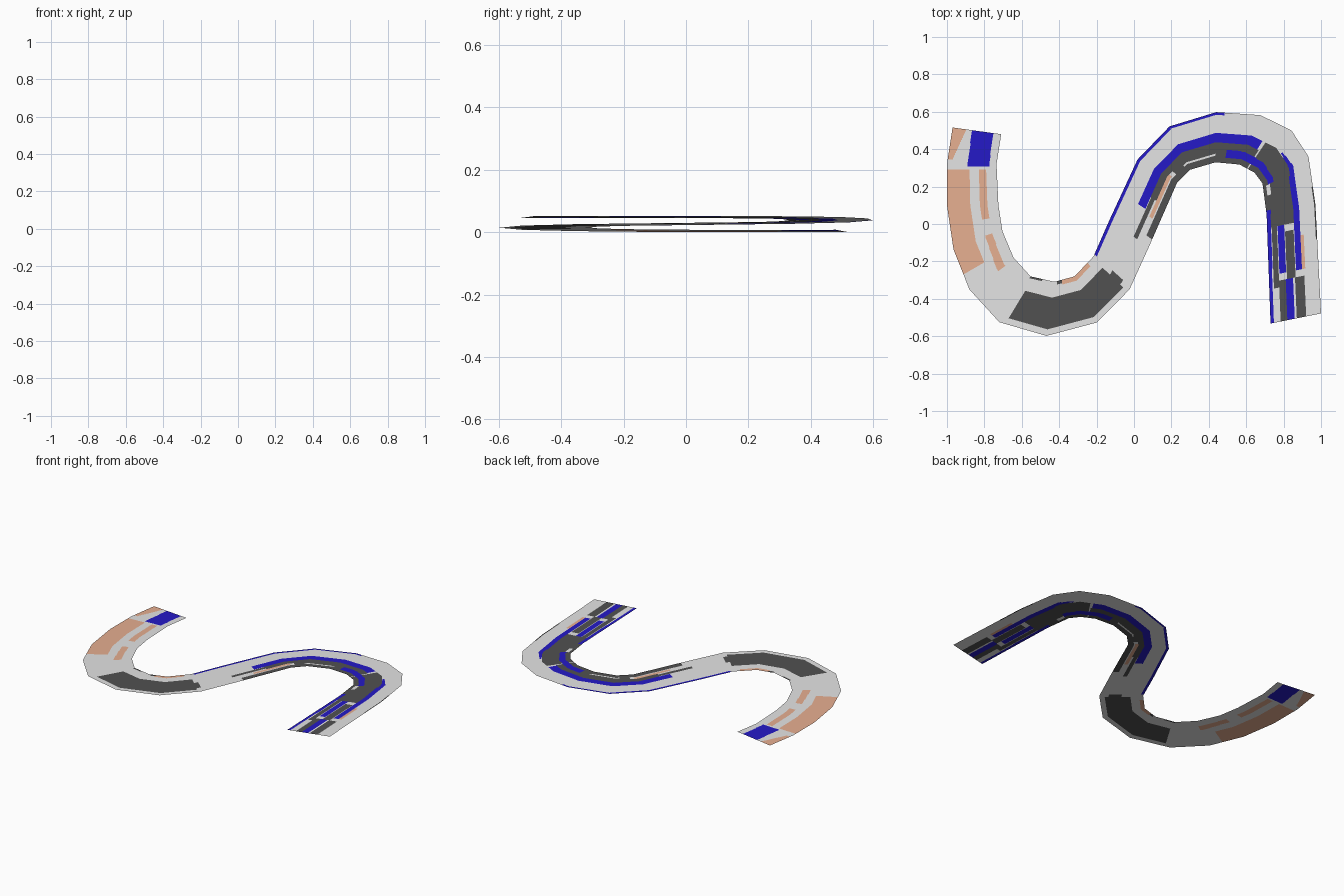
import bpy

if "Cube" in bpy.data.objects:
    bpy.data.objects.remove(bpy.data.objects["Cube"])

# Edge points of the S-shaped road: first edge x, y, second edge x, y per cross-section
SECTIONS = [
    (-.970, .516, -.710, .480), (-1.00, .320, -.735, .320), (-1.00, .100, -.725, .100),
    (-.965, -.136, -.703, -.040), (-.880, -.350, -.644, -.180), (-.720, -.525, -.553, -.280),
    (-.468, -.598, -.425, -.309), (-.200, -.527, -.318, -.280), (-.024, -.350, -.217, -.174),
    (.078, -.126, -.130, .024), (.230, .220, .019, .345), (.300, .290, .190, .522),
    (.436, .330, .440, .598), (.564, .318, .676, .582), (.644, .275, .842, .500),
    (.687, .217, .933, .360), (.709, .050, .970, .104), (.730, -.532, 1.00, -.478),
]
ALONG, ACROSS = 16, 75      # colour cells per segment and across the width

PALETTE = {
    "light_grey": (.78, .78, .78, 1),
    "dark_grey": (.082, .082, .082, 1),
    "blue": (.018, .010, .57, 1),
    "tan": (.82, .44, .29, 1),
}
NAMES = list(PALETTE)


def band(colour, u0, u1, lo0, hi0, lo1=None, hi1=None):
    """Painted band from section u0 to u1; lo/hi are fractions of the width at each end."""
    return (NAMES.index(colour), u0, u1, lo0, hi0,
            lo0 if lo1 is None else lo1, hi0 if hi1 is None else hi1)


# Left end: tan lane, blue block, dashes
left_bands = [
    band("tan", 0, .85, 0, .28, 0, .10),
    band("tan", 1.1, 3.6, 0, .45),
    band("blue", 0, 1.05, .40, .84, .42, .85),
    band("tan", 1.15, 2.45, .64, .79),
    band("tan", 2.95, 4.05, .66, .80, .62, .78),
]
# Lower bend: dark block, inner edge marks, blue edge line
lower_bands = [
    band("dark_grey", 5.1, 7.95, .12, .71),
    band("dark_grey", 7.9, 8.05, .22, .50),
    band("dark_grey", 5.0, 5.5, .96, 1),
    band("dark_grey", 6.1, 6.4, .94, 1),
    band("tan", 6.4, 7.7, .91, 1),
    band("blue", 8.05, 11, .93, 1),
    band("blue", 11, 12.2, .95, 1),
]
# Upper bend: dark lane with blue arcs
upper_bands = [
    band("dark_grey", 9.0, 9.6, .30, .38),
    band("dark_grey", 9.6, 13.5, .25, .40),
    band("dark_grey", 9.1, 10.3, 0, .14),
    band("dark_grey", 10.3, 13.5, 0, .27),
    band("light_grey", 10.8, 12, .14, .17),
    band("tan", 9.35, 10.15, .17, .25),
    band("blue", 9.45, 13.45, .40, .58),
    band("dark_grey", 13.55, 16.1, 0, .58),
    band("blue", 12.35, 15.1, .11, .27, .10, .22),
    band("light_grey", 15.15, 15.45, .07, .14),
]
# Right end: parallel stripes
right_bands = [
    band("blue", 14.3, 15.2, .60, .64, .57, .67),
    band("blue", 15.2, 16.55, .55, .67),
    band("dark_grey", 15.6, 16.3, .97, 1),
    band("blue", 15.9, 17, 0, .09, 0, .06),
    band("dark_grey", 16.0, 16.7, .10, .20),
    band("blue", 16.12, 16.58, .22, .35),
    band("dark_grey", 16.2, 16.6, .36, .53),
    band("tan", 16.27, 16.55, .67, .73),
    band("dark_grey", 16.65, 17, .20, .34),
    band("blue", 16.64, 17, .34, .48),
    band("dark_grey", 16.62, 17, .52, .70),
]
BANDS = left_bands + lower_bands + upper_bands + right_bands


def colour_at(u, v):
    found = 0
    for c, u0, u1, lo0, hi0, lo1, hi1 in BANDS:
        if u0 <= u <= u1:
            t = (u - u0) / (u1 - u0)
            if lo0 + (lo1 - lo0) * t <= v <= hi0 + (hi1 - hi0) * t:
                found = c
    return found


# Road surface: flat strip, gently climbing towards +x
rows = (len(SECTIONS) - 1) * ALONG
verts, faces, colours = [], [], []
for i in range(rows + 1):
    k = min(i // ALONG, len(SECTIONS) - 2)
    t = i / ALONG - k
    ax, ay, bx, by = (p + (q - p) * t for p, q in zip(SECTIONS[k], SECTIONS[k + 1]))
    for j in range(ACROSS + 1):
        v = j / ACROSS
        x, y = ax + (bx - ax) * v, ay + (by - ay) * v
        verts.append((x, y, .0262 * (x + 1)))
for i in range(rows):
    for j in range(ACROSS):
        a = i * (ACROSS + 1) + j
        b = a + ACROSS + 1
        faces.append((a, b, b + 1, a + 1))
        colours.append(colour_at((i + .5) / ALONG, (j + .5) / ACROSS))

mesh = bpy.data.meshes.new("winding_road")
mesh.from_pydata(verts, [], faces)
for name, rgba in PALETTE.items():
    mat = bpy.data.materials.new(name)
    mat.diffuse_color = rgba
    mat.use_nodes = True
    mat.node_tree.nodes["Principled BSDF"].inputs["Base Color"].default_value = mat.diffuse_color
    mesh.materials.append(mat)
for poly, c in zip(mesh.polygons, colours):
    poly.material_index = c
road = bpy.data.objects.new("winding_road", mesh)
bpy.context.collection.objects.link(road)
